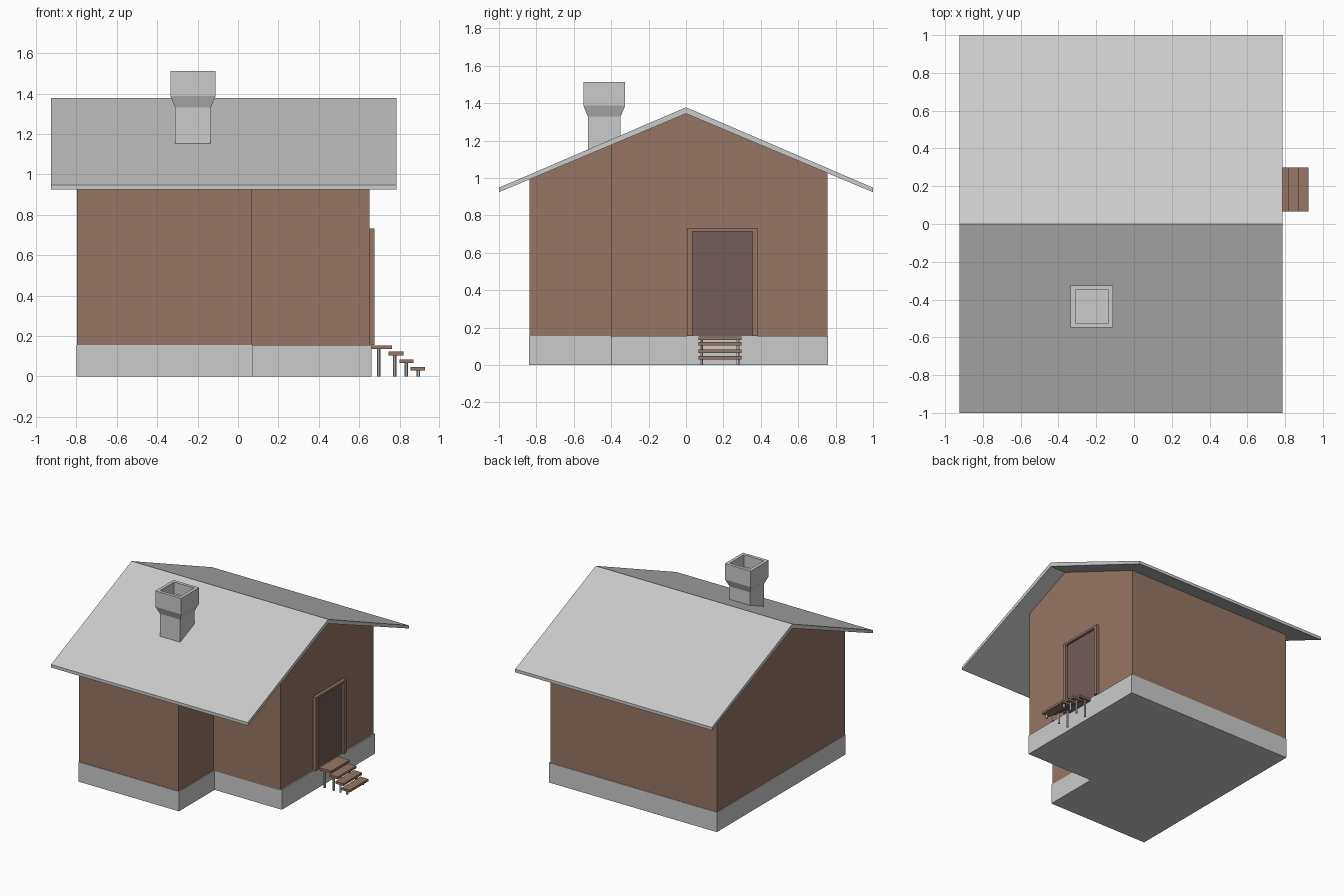
import bpy, bmesh

if "Cube" in bpy.data.objects:
    bpy.data.objects.remove(bpy.data.objects["Cube"])

def material(name, rgb):
    m = bpy.data.materials.new(name)
    m.diffuse_color = (*rgb, 1)
    m.use_nodes = True
    m.node_tree.nodes["Principled BSDF"].inputs["Base Color"].default_value = m.diffuse_color
    return m

BROWN = material("brown_wood", (0.30, 0.18, 0.13))
DARK = material("dark_door", (0.17, 0.11, 0.10))

def finish(bm, name, mat=None):
    bmesh.ops.recalc_face_normals(bm, faces=bm.faces)
    me = bpy.data.meshes.new(name)
    bm.to_mesh(me)
    bm.free()
    ob = bpy.data.objects.new(name, me)
    bpy.context.collection.objects.link(ob)
    if mat:
        me.materials.append(mat)
    return ob

def prism(name, pts, vec, mat=None):
    """Closed prism: polygon of 3D points extruded along vec."""
    bm = bmesh.new()
    f = bm.faces.new([bm.verts.new(p) for p in pts])
    r = bmesh.ops.extrude_face_region(bm, geom=[f])
    top = [v for v in r["geom"] if isinstance(v, bmesh.types.BMVert)]
    bmesh.ops.translate(bm, verts=top, vec=vec)
    return finish(bm, name, mat)

def box(name, x0, x1, y0, y1, z0, z1, mat=None):
    return prism(name, [(x0, y0, z0), (x1, y0, z0), (x1, y1, z0), (x0, y1, z0)],
                 (0, 0, z1 - z0), mat)

def roof_top(y):
    return 1.378 - 0.43 * abs(y)

def roof_under(y):
    return 1.344 - 0.42 * abs(y)

# Foundation: L-shaped slab
prism("foundation", [(x, y, 0) for x, y in
      [(-0.80, -0.84), (0.075, -0.84), (0.075, -0.398), (0.66, -0.398), (0.66, 0.76), (-0.80, 0.76)]],
      (0, 0, 0.155))

# Walls: L-shaped footprint whose top follows the roof underside
plan = [(-0.798, -0.836), (0.07, -0.836), (0.07, -0.402), (0.65, -0.402),
        (0.65, 0), (0.65, 0.757), (-0.798, 0.757), (-0.798, 0)]
bm = bmesh.new()
low = [bm.verts.new((x, y, 0.15)) for x, y in plan]
top = [bm.verts.new((x, y, roof_under(y) + 0.004)) for x, y in plan]
n = len(plan)
for i in range(n):
    j = (i + 1) % n
    bm.faces.new((low[i], low[j], top[j], top[i]))
bm.faces.new(low)
bm.faces.new([top[i] for i in (7, 0, 1, 2, 3, 4)])
bm.faces.new([top[i] for i in (4, 5, 6, 7)])
finish(bm, "walls", BROWN)

# Roof: thin gable profile extruded along x
prism("roof", [(-0.925, y, roof_top(y)) for y in (-1, 0, 1)] +
      [(-0.925, y, roof_under(y)) for y in (1, 0, -1)], (1.71, 0, 0))

# Chimney: square rings lofted from the roof up to the flared, hollow top
cx, cy = -0.223, -0.437
bm = bmesh.new()
rings = []
for half, z in [(0.088, None), (0.088, 1.33), (0.112, 1.387), (0.112, 1.512), (0.087, 1.512), (0.087, 1.42)]:
    ring = []
    for sx, sy in [(-1, -1), (1, -1), (1, 1), (-1, 1)]:
        x, y = cx + sx * half, cy + sy * half
        ring.append(bm.verts.new((x, y, roof_top(y) - 0.005 if z is None else z)))
    rings.append(ring)
for a, b in zip(rings, rings[1:]):
    for i in range(4):
        j = (i + 1) % 4
        bm.faces.new((a[i], a[j], b[j], b[i]))
bm.faces.new(rings[0])
bm.faces.new(rings[-1])
finish(bm, "chimney")

# Door and its frame
box("door", 0.64, 0.656, 0.03, 0.36, 0.155, 0.72, DARK)
prism("door_frame", [(0.645, y, z) for y, z in
      [(0.005, 0.155), (0.005, 0.732), (0.382, 0.732), (0.382, 0.155),
       (0.355, 0.155), (0.355, 0.715), (0.034, 0.715), (0.034, 0.155)]],
      (0.03, 0, 0), BROWN)

# Stairs: four treads, each on two thin round legs
treads = [(0.66, 0.762, 0.153, 0.697), (0.745, 0.82, 0.122, 0.776),
          (0.80, 0.87, 0.083, 0.833), (0.855, 0.925, 0.047, 0.892)]
for k, (x0, x1, z, lx) in enumerate(treads, 1):
    box(f"stair_tread_{k}", x0, x1, 0.067, 0.298, z - 0.018, z, BROWN)
    for side, y in (("left", 0.082), ("right", 0.278)):
        h = z - 0.012
        bpy.ops.mesh.primitive_cylinder_add(vertices=12, radius=0.008, depth=h, location=(lx, y, h / 2))
        bpy.context.object.name = f"stair_leg_{k}_{side}"
        bpy.ops.object.shade_smooth_by_angle()
